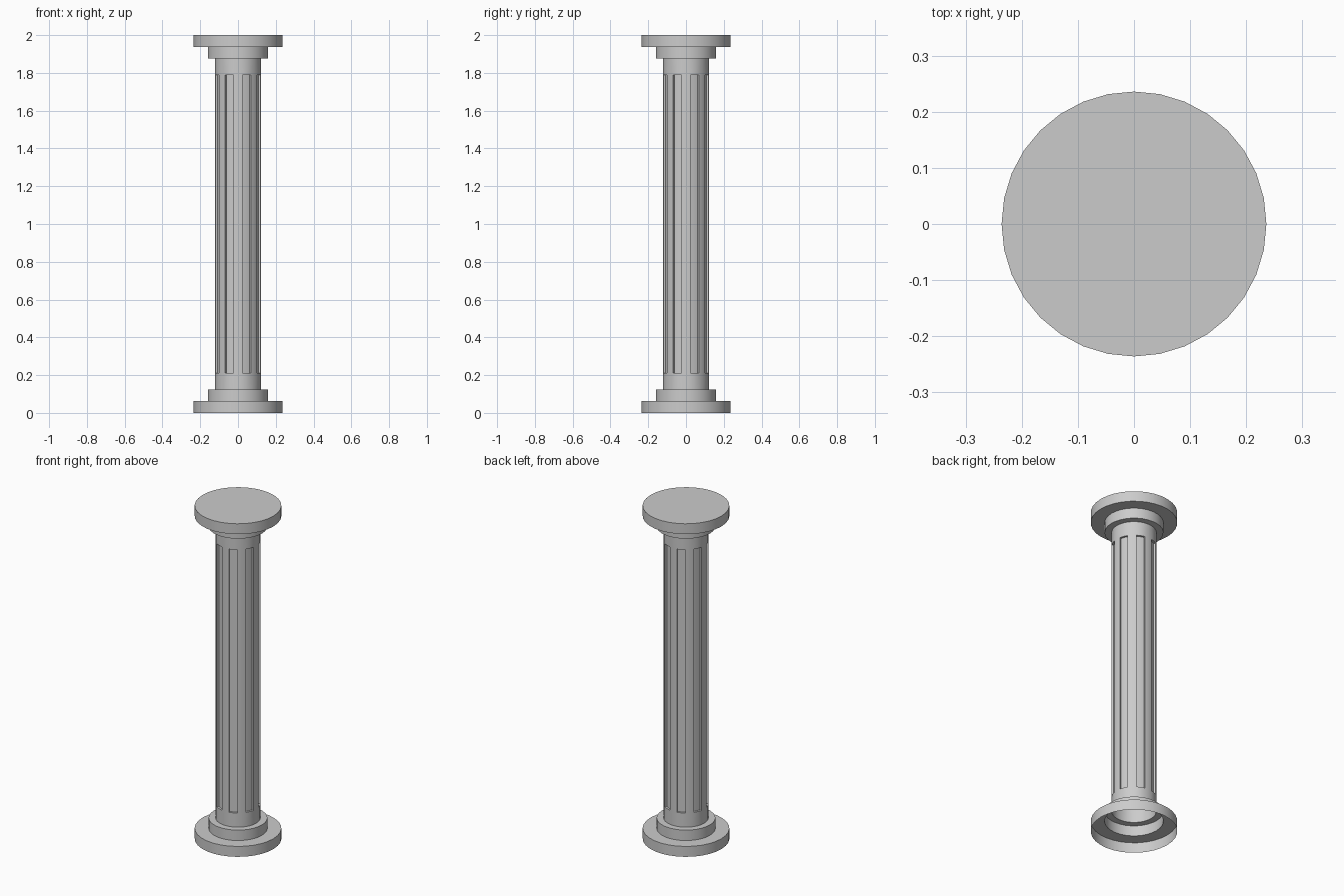
import bpy, bmesh, math

if "Cube" in bpy.data.objects:
    bpy.data.objects.remove(bpy.data.objects["Cube"])

SIDES = 32
R_PLATE, R_STEP, R_SHAFT = 0.236, 0.16, 0.122
FLUTE_DEPTH = 0.011


def lathe(name, profile, cap_top=False, fluted_band=None):
    """Revolve (radius, z) points into an open shell, listed bottom to top."""
    bm = bmesh.new()
    rings = [[bm.verts.new((r * math.cos(2 * math.pi * i / SIDES),
                            r * math.sin(2 * math.pi * i / SIDES), z))
              for i in range(SIDES)] for r, z in profile]
    flutes = []
    for k, (low, high) in enumerate(zip(rings, rings[1:])):
        for i in range(SIDES):
            j = (i + 1) % SIDES
            face = bm.faces.new((low[i], low[j], high[j], high[i]))
            if k == fluted_band and i % 4 in (1, 2):
                flutes.append(face)
    if cap_top:
        bm.faces.new(rings[-1])
    bm.normal_update()
    # Sink the flutes into the surface
    if flutes:
        bmesh.ops.inset_region(bm, faces=flutes, thickness=0.0005,
                               depth=-FLUTE_DEPTH, use_even_offset=True)
    mesh = bpy.data.meshes.new(name)
    bm.to_mesh(mesh)
    bm.free()
    obj = bpy.data.objects.new(name, mesh)
    bpy.context.collection.objects.link(obj)
    bpy.ops.object.select_all(action='DESELECT')
    obj.select_set(True)
    bpy.context.view_layer.objects.active = obj
    bpy.ops.object.shade_smooth_by_angle(angle=math.radians(30))
    return obj


# Stepped base, hollow and open underneath
base = [(R_PLATE, 0), (R_PLATE, 0.0625), (R_STEP, 0.0625),
        (R_STEP, 0.125), (R_SHAFT, 0.125)]
lathe("base", base)

# Shaft with eight flutes between plain collars
lathe("shaft", [(R_SHAFT, z) for z in (0.125, 0.21, 1.79, 1.875)], fluted_band=1)

# Capital mirrors the base and is closed on top
lathe("capital", [(r, 2 - z) for r, z in reversed(base)], cap_top=True)
